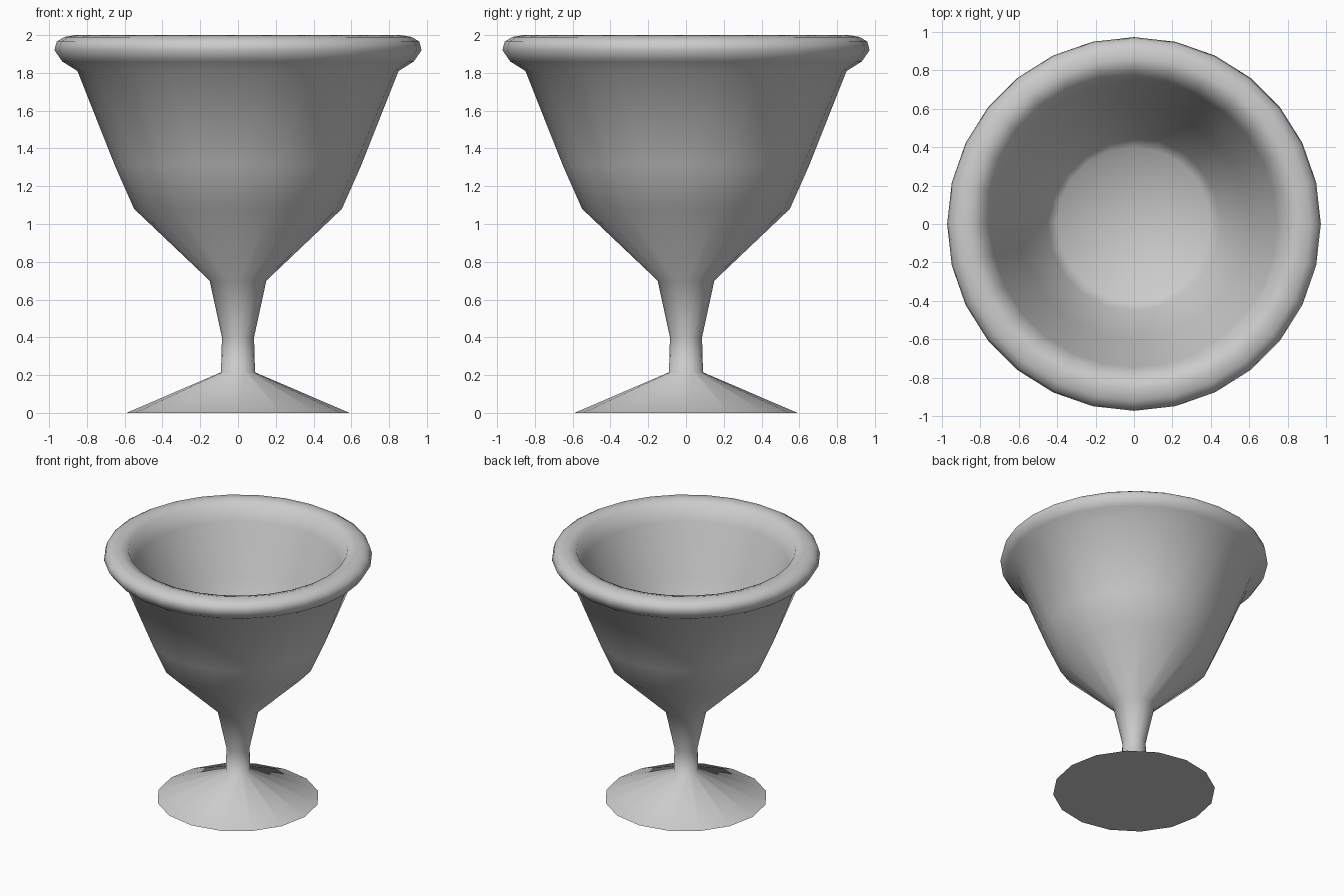
import bpy, bmesh
from math import cos, sin, pi, radians

if "Cube" in bpy.data.objects:
    bpy.data.objects.remove(bpy.data.objects["Cube"])

SHADE = (0.6, 0.6, 0.6, 1)
grey = bpy.data.materials.new("plain_grey")
grey.use_nodes = True
grey.diffuse_color = SHADE
grey.node_tree.nodes["Principled BSDF"].inputs["Base Color"].default_value = SHADE


def add_ring(bm, r, z, sides):
    return [bm.verts.new((r * cos(2 * pi * i / sides), r * sin(2 * pi * i / sides), z))
            for i in range(sides)]


def join_rings(bm, low, high):
    """Quads between equal rings, extra triangles where the side counts differ."""
    n, m = len(low), len(high)
    i = j = 0
    while i < n or j < m:
        a, b = (i + 1) * m, (j + 1) * n
        ni = i + 1 if a <= b else i
        nj = j + 1 if b <= a else j
        corners = [low[i % n], low[ni % n], high[nj % m], high[j % m]]
        corners = list(dict.fromkeys(corners))
        if len(corners) > 2:
            bm.faces.new(corners)
        i, j = ni, nj


def lathe(name, sections):
    """Turn (sides, [(radius, height), ...]) sections into one smooth closed body."""
    bm = bmesh.new()
    rings = [add_ring(bm, r, z, sides) for sides, points in sections for r, z in points]
    for low, high in zip(rings, rings[1:]):
        join_rings(bm, low, high)
    bm.faces.new(rings[0])
    bmesh.ops.recalc_face_normals(bm, faces=bm.faces)
    mesh = bpy.data.meshes.new(name)
    bm.to_mesh(mesh)
    bm.free()
    mesh.materials.append(grey)
    obj = bpy.data.objects.new(name, mesh)
    bpy.context.collection.objects.link(obj)
    bpy.ops.object.select_all(action="DESELECT")
    obj.select_set(True)
    bpy.context.view_layer.objects.active = obj
    bpy.ops.object.shade_smooth_by_angle(angle=radians(80))


# Conical foot and waisted stem
foot_and_stem = [(0.59, 0), (0.09, 0.215), (0.085, 0.4), (0.15, 0.7)]
# Flared outer wall
outer_wall = [(0.55, 1.08), (0.652, 1.31)]
# Rolled rim, from its underside over the top to the inside
rim = [(0.85, 1.81), (0.93, 1.86), (0.972, 1.92), (0.96, 1.965), (0.92, 1.99),
       (0.86, 2.0), (0.795, 1.98), (0.745, 1.86)]
# Straight inner wall, tight corner and a nearly flat floor
inner_wall = [(0.6, 1.48), (0.45, 1.1), (0.4, 1.05)]
floor_centre = [(0, 1.0)]

lathe("goblet", [(16, foot_and_stem), (20, outer_wall), (28, rim),
                 (20, inner_wall), (1, floor_centre)])
